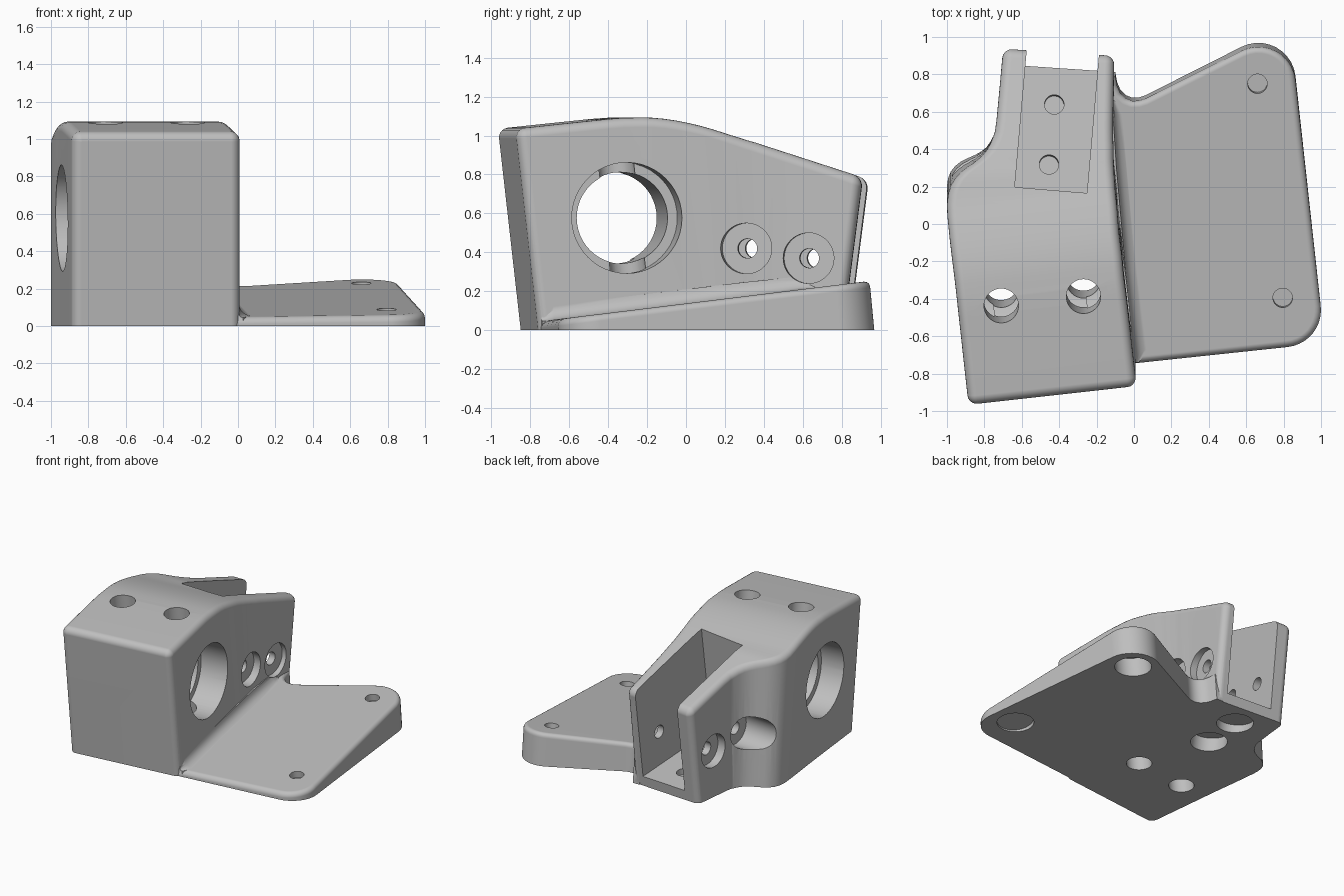
import bpy, bmesh, math
from mathutils import Vector, Matrix

if "Cube" in bpy.data.objects:
    bpy.data.objects.remove(bpy.data.objects["Cube"])

grey = bpy.data.materials.new("light_grey")
grey.diffuse_color = (0.52, 0.52, 0.52, 1)
grey.use_nodes = True
grey.node_tree.nodes["Principled BSDF"].inputs["Base Color"].default_value = grey.diffuse_color


def make(name, bm):
    bmesh.ops.recalc_face_normals(bm, faces=bm.faces)
    me = bpy.data.meshes.new(name)
    bm.to_mesh(me)
    bm.free()
    me.materials.append(grey)
    ob = bpy.data.objects.new(name, me)
    bpy.context.collection.objects.link(ob)
    return ob


def loft(name, sections):
    """Skin a row of matching closed sections and cap both ends."""
    bm = bmesh.new()
    rings = [[bm.verts.new(p) for p in s] for s in sections]
    n = len(rings[0])
    for a, b in zip(rings, rings[1:]):
        for i in range(n):
            j = (i + 1) % n
            bm.faces.new((a[i], a[j], b[j], b[i]))
    bm.faces.new(rings[0])
    bm.faces.new(rings[-1])
    return make(name, bm)


def rod(p, q, r):
    """Cylinder cutter between two points."""
    p, q = Vector(p), Vector(q)
    rot = (q - p).to_track_quat('Z', 'Y').to_matrix().to_4x4()
    bm = bmesh.new()
    bmesh.ops.create_cone(bm, cap_ends=True, segments=48, radius1=r, radius2=r,
                          depth=(q - p).length, matrix=Matrix.Translation((p + q) / 2) @ rot)
    return make("cutter", bm)


def box(lo, hi, m=Matrix.Identity(4)):
    lo, hi = Vector(lo), Vector(hi)
    bm = bmesh.new()
    bmesh.ops.create_cube(bm, size=1, matrix=m @ Matrix.Translation((lo + hi) / 2)
                          @ Matrix.Diagonal((*(hi - lo), 1)))
    return make("cutter", bm)


def volume(me):
    bm = bmesh.new()
    bm.from_mesh(me)
    v = bm.calc_volume()
    bm.free()
    return v


def combine(target, tool, op):
    """Boolean that keeps the first solver result with a plausible volume."""
    v0, vt = volume(target.data), volume(tool.data)
    for solver in ('MANIFOLD', 'EXACT', 'FLOAT'):
        mod = target.modifiers.new("bool", 'BOOLEAN')
        mod.operation, mod.solver, mod.object = op, solver, tool
        dg = bpy.context.evaluated_depsgraph_get()
        me = bpy.data.meshes.new_from_object(target.evaluated_get(dg))
        target.modifiers.remove(mod)
        gain = volume(me) - v0
        if op == 'DIFFERENCE':
            gain = -gain
        if 1e-6 < gain < vt + 1e-5:
            target.data = me
            break
    bpy.data.objects.remove(tool)


# Housing: cross-sections fan from the tilted block to the narrow tail
# each row: left x, left y, right x, right y, lean, height
ROWS = [
    (-.885, -.972, .014, -.872, -.113, 1.035),
    (-.937, -.50, -.04, -.40, -.113, 1.085),
    (-.95, -.38, -.055, -.28, -.113, 1.092),
    (-.963, -.27, -.065, -.17, -.113, 1.092),
    (-.978, -.15, -.08, -.05, -.113, 1.078),
    (-.992, -.02, -.09, .08, -.113, 1.05),
    (-1.0, .10, -.10, .18, -.10, 1.02),
    (-.98, .20, -.103, .23, -.08, 1.003),
    (-.925, .275, -.106, .27, -.06, .99),
    (-.85, .33, -.108, .31, -.04, .977),
    (-.79, .39, -.11, .35, -.02, .965),
    (-.752, .47, -.11, .42, 0, .942),
    (-.735, .56, -.112, .53, .04, .907),
    (-.70, .945, -.105, .905, .13, .785)]


def smooth_rows(rows):
    """Insert a spline midpoint between neighbouring rows."""
    out = []
    for i in range(len(rows) - 1):
        quad = [rows[min(max(k, 0), len(rows) - 1)] for k in range(i - 1, i + 3)]
        out += [rows[i], tuple((-a + 9 * b + 9 * c - d) / 16 for a, b, c, d in zip(*quad))]
    return out + [rows[-1]]


ROWS = smooth_rows(ROWS)
RND, STEPS = 0.05, 5
ARC = [math.pi / 2 * k / STEPS for k in range(STEPS + 1)]


def section(row, inset=0.0, rc=RND):
    xl, yl, xr, yr, lean, h = row
    left, right = Vector((xl, yl)), Vector((xr, yr))
    d = (right - left).normalized()
    drop = .3 * max(0, yl - yr)

    def side(top):
        return [(inset, -.06)] + [(inset + rc * (1 - math.cos(a)), top - rc + rc * math.sin(a)) for a in ARC]
    pts = [(left + d * s, z) for s, z in side(h - inset - drop)]
    pts += [(right - d * s, z) for s, z in reversed(side(h - inset))]
    return [(p.x, p.y + lean * (z - h), z) for p, z in pts]


def rounded_end(r0, r1):
    """Sections that round the edges of an end face."""
    dist = abs(r1[1] - r0[1])
    out = []
    for a in ARC:
        t = RND * (1 - math.cos(a)) / dist
        row = [u + (v - u) * t for u, v in zip(r0, r1)]
        out.append(section(row, RND * (1 - math.sin(a)), max(RND * math.sin(a), .004)))
    return out


housing = loft("bracket", rounded_end(ROWS[0], ROWS[1]) + [section(r) for r in ROWS[1:-1]]
               + rounded_end(ROWS[-1], ROWS[-2])[::-1])


# Wedge-shaped mounting plate
def plate_top(y):
    return .135 + .121 * y


def corner(p, c, q, r, n=10):
    """Round the corner c between p and q."""
    p, c, q = Vector(p), Vector(c), Vector(q)
    u, v = (p - c).normalized(), (q - c).normalized()
    half = u.angle(v) / 2
    mid = c + (u + v).normalized() * r / math.sin(half)
    a, b = c + u * r / math.tan(half) - mid, c + v * r / math.tan(half) - mid
    ang = math.pi - 2 * half
    return [mid + (a * math.sin(ang * (1 - k / n)) + b * math.sin(ang * k / n)) / math.sin(ang)
            for k in range(n + 1)]


def inset_loop(pts, d):
    out = []
    for i, p in enumerate(pts):
        e1 = (p - pts[i - 1]).normalized()
        e2 = (pts[(i + 1) % len(pts)] - p).normalized()
        n1, n2 = Vector((-e1.y, e1.x)), Vector((-e2.y, e2.x))
        out.append(p + (n1 + n2) * d / (1 + n1.dot(n2)))
    return out


front, c1, c2, back = (-.15, -.756), (1.02, -.63), (.832, 1.085), (.06, .695)
outline = ([Vector(front)] + corner(front, c1, c2, .2) + corner(c1, c2, back, .2)
           + [Vector(p) for p in (back, (.025, .684), (-.01, .683), (-.045, .697),
                                  (-.073, .725), (-.09, .765), (-.1, .82), (-.16, .82))])
PR = .035
rings = [[(p.x, p.y, -.08) for p in outline]]
for a in ARC:
    ring = inset_loop(outline, PR * (1 - math.cos(a)))
    rings.append([(p.x, p.y - .113 * plate_top(p.y), plate_top(p.y) - PR + PR * math.sin(a)) for p in ring])
plate = loft("plate", rings)

# Concave fillet where the plate meets the housing, tapering at both ends
strip = []
for x, y, f in ((.006, -.742, .02), (.003, -.68, .075), (-.045, -.25, .075),
                (-.094, .3, .075), (-.112, .58, .07), (-.113, .66, .02)):
    prof = [(-.03, -.03), (-.03, f)] + [(f - f * math.cos(a), f - f * math.sin(a)) for a in ARC] + [(f, -.03)]
    strip.append([(x + s, y + .113 * s, plate_top(y) + t) for s, t in prof])
fillet = loft("fillet", strip)

combine(housing, plate, 'UNION')
combine(housing, fillet, 'UNION')

# Flat underside
cutters = [box((-2, -2, -1), (2, 2, 0))]

# Main cross bore with a wider recess at each end
axis = Vector((math.cos(math.radians(6.4)), math.sin(math.radians(6.4)), 0))
mid = Vector((-.5, -.355, .577))
cutters += [rod(mid - axis, mid + axis, .235),
            rod(mid + axis * .24, mid + axis * .9, .285),
            rod(mid - axis * .9, mid - axis * .26, .285)]

# Two tilted clamp holes running top to bottom
for x, y in ((-.71, -.435), (-.27, -.385)):
    cutters.append(rod((x, y - .034, 1.37), (x, y + .147, -.23), .092))

# Open tail slot, in its own tilted frame
tail = (Matrix.Translation((-.39, .825, .08)) @ Matrix.Rotation(math.radians(-5), 4, 'Z')
        @ Matrix.Rotation(math.radians(-7.5), 4, 'X'))
cutters.append(box((-.192, -.762, 0), (.195, .5, 1.6), tail))

# Counterbored holes through both tail walls
for y, z in ((.31, .42), (.63, .37)):
    c = tail.inverted() @ Vector((-.11, y, z))
    for s in (-1, 1):
        cutters.append(rod(tail @ Vector((s * .25, c.y, c.z)), tail @ Vector((s * .66, c.y, c.z)), .13))
    cutters.append(rod(tail @ Vector((-.7, c.y, c.z)), tail @ Vector((.7, c.y, c.z)), .05))

# Screw holes in the slot floor, recessed from below
for y in (-.19, -.515):
    cutters.append(rod(tail @ Vector((-.02, y, -.05)), tail @ Vector((-.02, y, .1)), .052))
    cutters.append(rod(tail @ Vector((-.02, y, -.4)), tail @ Vector((-.02, y, -.06)), .133))

# Screw holes in the plate, recessed from below
up = Vector((0, -.12, 1)).normalized()
for x, y in ((.66, .75), (.795, -.395)):
    p = Vector((x, y, plate_top(y)))
    cutters.append(rod(p - up * .05, p + up * .1, .052))
    cutters.append(rod(p - up * .4, p - up * .06, .133))

for cutter in cutters:
    combine(housing, cutter, 'DIFFERENCE')

# Smooth shading with crisp edges
bpy.ops.object.select_all(action='DESELECT')
housing.select_set(True)
bpy.context.view_layer.objects.active = housing
bpy.ops.object.shade_smooth_by_angle(angle=math.radians(28))
wn = housing.modifiers.new("weighted_normals", 'WEIGHTED_NORMAL')
wn.keep_sharp = True
